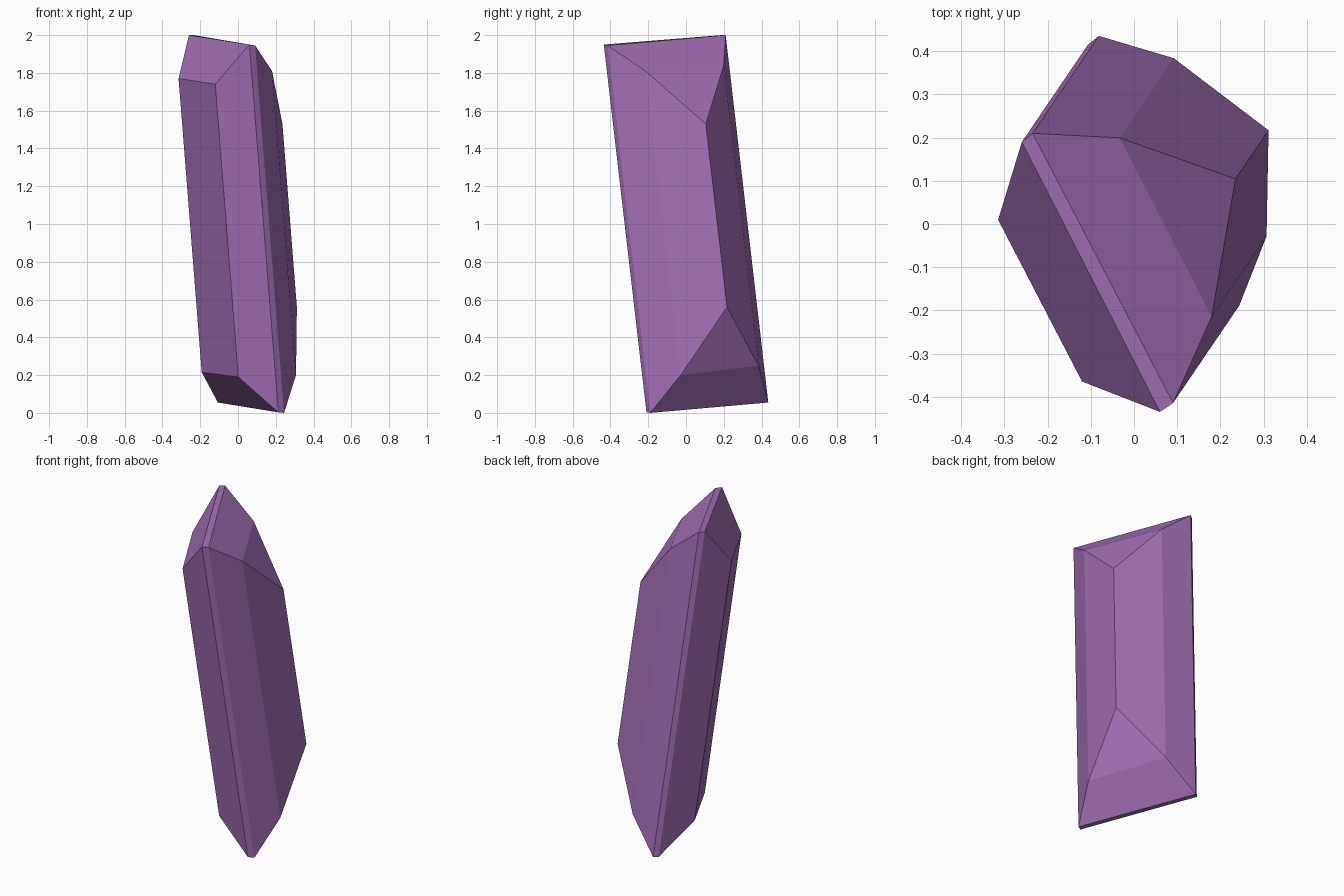
import bpy
import bmesh

if "Cube" in bpy.data.objects:
    bpy.data.objects.remove(bpy.data.objects["Cube"])

# Crystal cross-section at mid height: x, y, upper tip height, lower tip height
PROFILE = [
    (-0.181, 0.306, 2.00, 0.055),    # 0 back ridge, left
    (-0.254, 0.099, 1.77, 0.215),    # 1
    (-0.062, -0.279, 1.74, 0.19),    # 2
    (0.135, -0.325, 1.95, 0.003),    # 3 front ridge, left
    (0.165, -0.305, 1.945, 0.0),     # 4 front ridge, right
    (0.244, -0.121, 1.81, 0.20),     # 5
    (0.277, 0.166, 1.53, 0.56),      # 6
    (0.033, 0.297, 1.84, 0.25),      # 7
    (-0.156, 0.326, 2.00, 0.055),    # 8 back ridge, right
]
LEAN_X, LEAN_Y = -0.0788, -0.116     # sideways shift per unit of height

# Facets closing each end: ridge strip, left slope, two right slopes
CAP = [(0, 3, 4, 8), (0, 1, 2, 3), (8, 4, 5, 7), (7, 5, 6)]

bm = bmesh.new()


def ring(end):
    """Vertices where the leaning prism edges meet one end's facets."""
    return [bm.verts.new((p[0] + LEAN_X * (p[end] - 1),
                          p[1] + LEAN_Y * (p[end] - 1), p[end]))
            for p in PROFILE]


top, bottom = ring(2), ring(3)

# Prism sides
n = len(PROFILE)
for i in range(n):
    j = (i + 1) % n
    bm.faces.new((top[i], bottom[i], bottom[j], top[j]))

# End facets
for face in CAP:
    bm.faces.new([top[i] for i in face])
    bm.faces.new([bottom[i] for i in reversed(face)])
bmesh.ops.recalc_face_normals(bm, faces=bm.faces)

mesh = bpy.data.meshes.new("crystal")
bm.to_mesh(mesh)
bm.free()
crystal = bpy.data.objects.new("crystal", mesh)
bpy.context.collection.objects.link(crystal)

# Purple material
purple = bpy.data.materials.new("purple")
purple.diffuse_color = (0.36, 0.16, 0.46, 1)
purple.use_nodes = True
purple.node_tree.nodes["Principled BSDF"].inputs["Base Color"].default_value = purple.diffuse_color
mesh.materials.append(purple)
